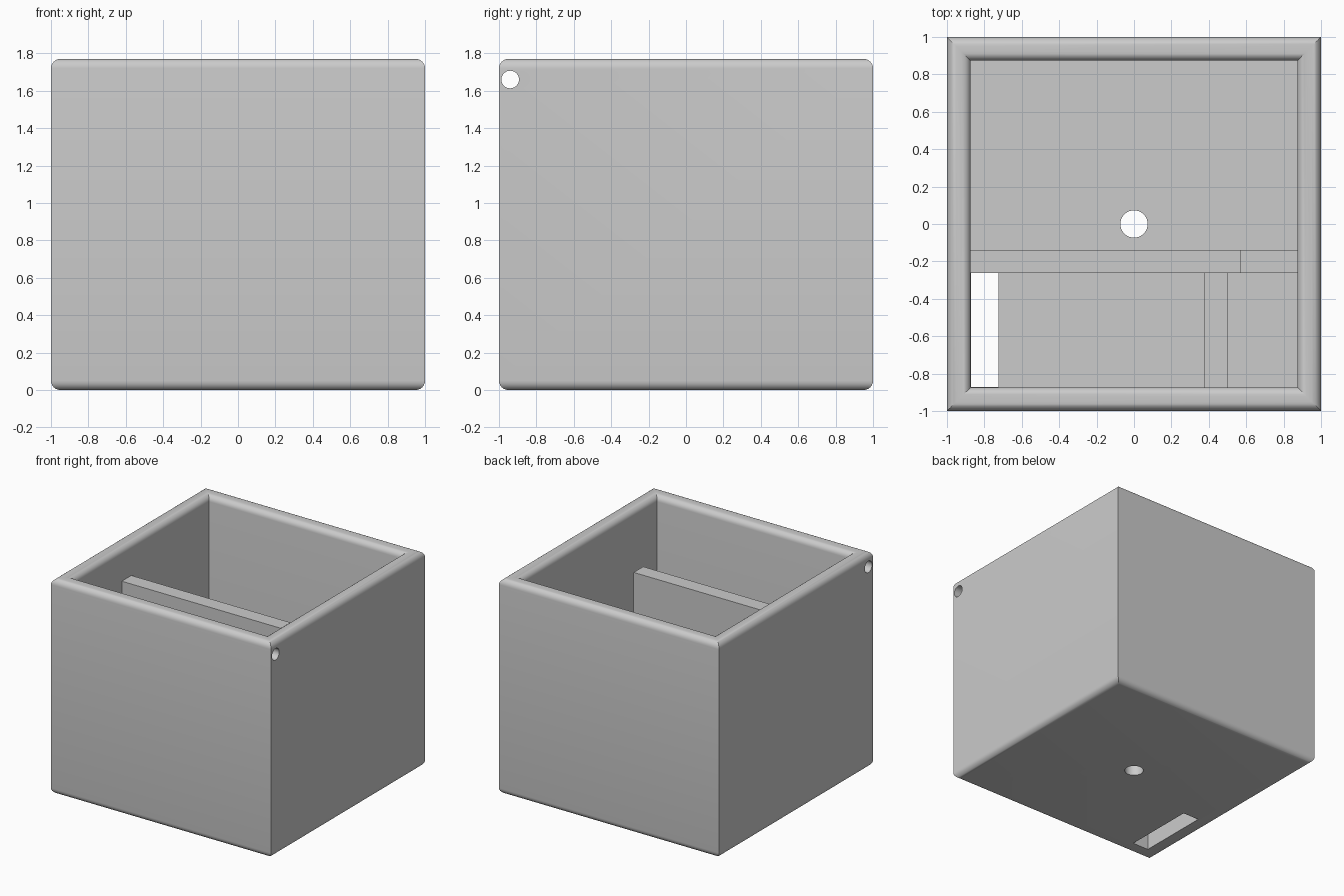
import bpy, bmesh, math
from mathutils import Matrix, Vector

if "Cube" in bpy.data.objects:
    bpy.data.objects.remove(bpy.data.objects["Cube"], do_unlink=True)

HEIGHT = 1.77    # overall height
INNER = 0.873    # half width of the cavity
FLOOR = 0.127    # floor thickness
ROUND = 0.05     # edge radius
STEPS = 6        # segments per rounded edge

grey = bpy.data.materials.new("light grey")
grey.use_nodes = True
colour = (0.6, 0.6, 0.6, 1)
grey.diffuse_color = colour
grey.node_tree.nodes["Principled BSDF"].inputs["Base Color"].default_value = colour


def finish(name, bm):
    bmesh.ops.recalc_face_normals(bm, faces=bm.faces)
    mesh = bpy.data.meshes.new(name)
    bm.to_mesh(mesh)
    bm.free()
    mesh.materials.append(grey)
    obj = bpy.data.objects.new(name, mesh)
    bpy.context.collection.objects.link(obj)
    return obj


def box(name, low, high):
    low, high = Vector(low), Vector(high)
    bm = bmesh.new()
    bmesh.ops.create_cube(bm, size=1, matrix=Matrix.Translation((low + high) / 2)
                          @ Matrix.Diagonal((*(high - low), 1)))
    return finish(name, bm)


def cylinder(name, centre, radius, depth, turn):
    bm = bmesh.new()
    bmesh.ops.create_cone(bm, cap_ends=True, segments=48, radius1=radius, radius2=radius,
                          depth=depth, matrix=Matrix.Translation(centre)
                          @ Matrix.Rotation(turn, 4, "Y"))
    return finish(name, bm)


def arc(cx, cz, start, end):
    angles = [math.radians(start + (end - start) * i / STEPS) for i in range(STEPS + 1)]
    return [(cx + ROUND * math.cos(a), cz + ROUND * math.sin(a)) for a in angles]


# Open box: a wall profile swept round a square with mitred corners
profile = (arc(1 - ROUND, ROUND, -90, 0)
           + arc(1 - ROUND, HEIGHT - ROUND, 0, 90)
           + arc(INNER + ROUND, HEIGHT - ROUND, 90, 180)
           + [(INNER, FLOOR)])
bm = bmesh.new()
corners = [(-1, -1), (1, -1), (1, 1), (-1, 1)]
rings = [[bm.verts.new((r * x, r * y, z)) for x, y in corners] for r, z in profile]
for a, b in zip(rings, rings[1:]):
    for i in range(4):
        j = (i + 1) % 4
        bm.faces.new((a[i], a[j], b[j], b[i]))
bm.faces.new(rings[0])
bm.faces.new(rings[-1])
shell = finish("open_box", bm)

# Openings: drain hole, floor slot and the bore along the front rim
cutters = [
    cylinder("drain_cutter", (0, 0, 0), 0.073, 0.6, 0),
    cylinder("rim_bore_cutter", (0, -0.94, 1.66), 0.047, 2.4, math.pi / 2),
    box("slot_cutter", (-0.8725, -0.8725, -0.1), (-0.725, -0.262, FLOOR + 0.1)),
]
bpy.context.view_layer.objects.active = shell
for cutter in cutters:
    cutter.hide_render = True
    cut = shell.modifiers.new("opening", "BOOLEAN")
    cut.operation, cut.solver, cut.object = "DIFFERENCE", "EXACT", cutter
    bpy.ops.object.modifier_apply(modifier=cut.name)
    bpy.data.objects.remove(cutter, do_unlink=True)

bpy.ops.object.select_all(action="DESELECT")
shell.select_set(True)
bpy.ops.object.shade_smooth_by_angle(angle=math.radians(30))

# Inner walls: tall divider, low sill beside it and the cross baffle
box("divider_wall", (-INNER, -0.262, FLOOR), (0.573, -0.138, 1.5))
box("divider_sill", (0.573, -0.262, FLOOR), (INNER, -0.138, 0.65))
box("cross_baffle", (0.375, -INNER, FLOOR), (0.5, -0.262, 1.0))
